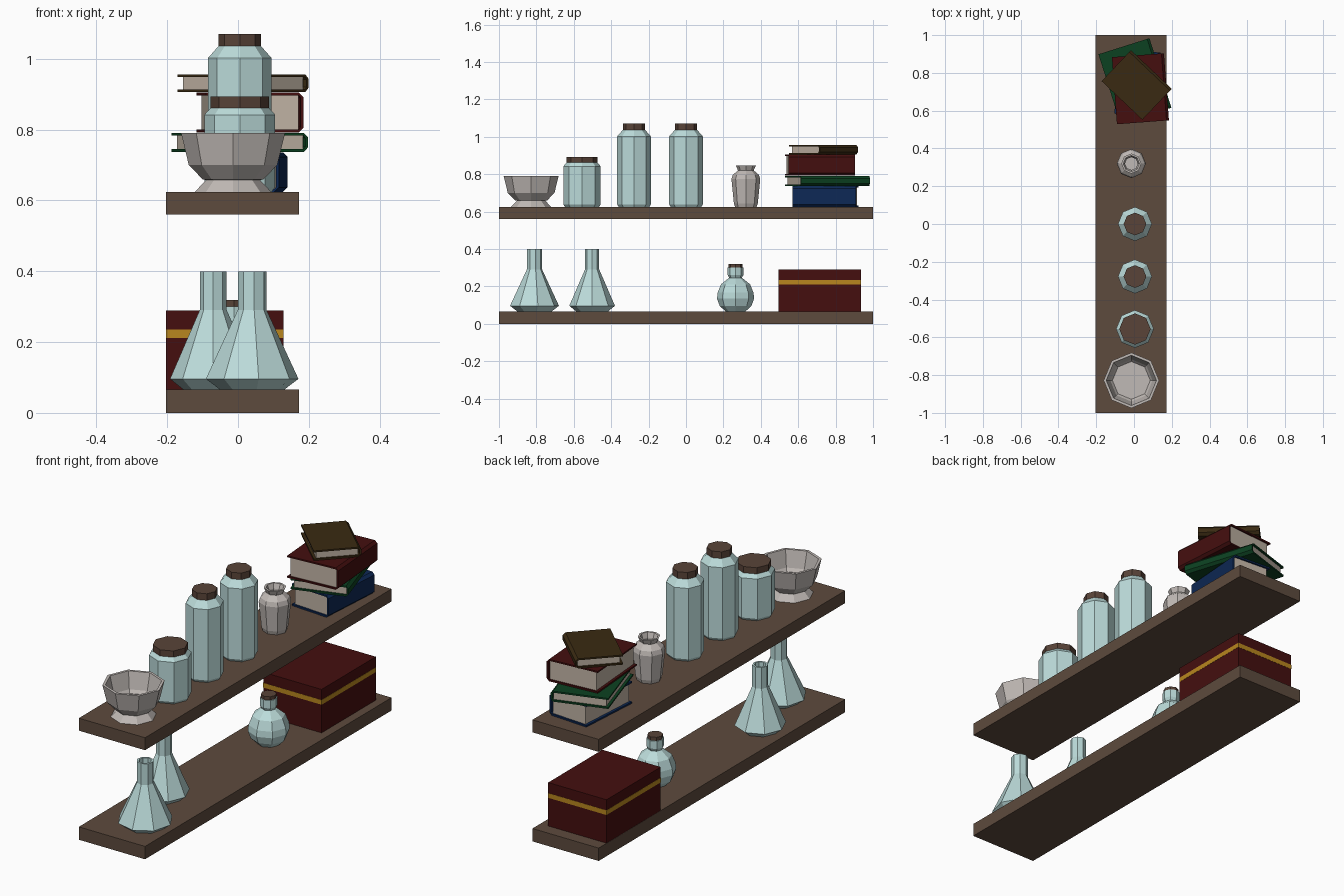
import bpy, bmesh, math

if "Cube" in bpy.data.objects:
    bpy.data.objects.remove(bpy.data.objects["Cube"])


def material(name, rgb):
    m = bpy.data.materials.new(name)
    m.diffuse_color = (*rgb, 1)
    m.use_nodes = True
    m.node_tree.nodes["Principled BSDF"].inputs["Base Color"].default_value = m.diffuse_color
    return m


wood = material("wood", (0.11, 0.069, 0.047))
lid_wood = material("lid_wood", (0.10, 0.057, 0.040))
glass = material("glass", (0.50, 0.71, 0.70))
clay = material("clay", (0.53, 0.49, 0.465))
paper = material("paper", (0.54, 0.46, 0.38))
maroon = material("maroon", (0.058, 0.0045, 0.0045))
gold = material("gold", (0.48, 0.24, 0.013))
blue = material("blue", (0.004, 0.021, 0.09))
green = material("green", (0.0037, 0.053, 0.015))
brown = material("brown", (0.042, 0.023, 0.006))


def finish(name, bm, mat, loc=(0, 0, 0), rot=0):
    bmesh.ops.recalc_face_normals(bm, faces=bm.faces)
    me = bpy.data.meshes.new(name)
    bm.to_mesh(me)
    bm.free()
    me.materials.append(mat)
    ob = bpy.data.objects.new(name, me)
    ob.location = loc
    ob.rotation_euler.z = math.radians(rot)
    bpy.context.collection.objects.link(ob)
    return ob


def box(name, lo, hi, mat, loc=(0, 0, 0), rot=0):
    bm = bmesh.new()
    bmesh.ops.create_cube(bm, size=1)
    for v in bm.verts:
        v.co = [(a + b) / 2 + c * (b - a) for a, b, c in zip(lo, hi, v.co)]
    return finish(name, bm, mat, loc, rot)


def lathe(name, profile, x, y, z, mat, phase=0, sides=8):
    """Turn (radius, height) points into a closed low-poly vessel."""
    bm = bmesh.new()
    rings = []
    for r, h in profile:
        angles = [2 * math.pi * i / sides for i in range(sides)]
        rings.append([bm.verts.new((r * math.cos(a), r * math.sin(a), h)) for a in angles])
    for a, b in zip(rings, rings[1:]):
        for i in range(sides):
            j = (i + 1) % sides
            bm.faces.new((a[i], a[j], b[j], b[i]))
    bm.faces.new(rings[0])
    bm.faces.new(rings[-1])
    return finish(name, bm, mat, (x, y, z), phase)


def book(name, x, y, z, width, length, height, rot, mat):
    """Folded cover with a chamfered spine on +x, plus a page block."""
    w, t, c = width / 2, 0.008, 0.013
    outline = [(-w, 0), (w - c, 0), (w, c), (w, height - c), (w - c, height), (-w, height),
               (-w, height - t), (w - c, height - t), (w - t, height - c - 0.002),
               (w - t, c + 0.002), (w - c, t), (-w, t)]
    bm = bmesh.new()
    face = bm.faces.new([bm.verts.new((px, -length / 2, pz)) for px, pz in outline])
    ext = bmesh.ops.extrude_face_region(bm, geom=[face])
    moved = [g for g in ext["geom"] if isinstance(g, bmesh.types.BMVert)]
    bmesh.ops.translate(bm, vec=(0, length, 0), verts=moved)
    finish(name + "_cover", bm, mat, (x, y, z), rot)
    e = length / 2 - 0.009
    box(name + "_pages", (-w + 0.013, -e, t), (w - c, e, height - t), paper, (x, y, z), rot)


# Shelves
LOW, HIGH = 0.066, 0.624
box("lower_shelf", (-0.204, -1, 0), (0.172, 1, LOW), wood)
box("upper_shelf", (-0.204, -1, 0.56), (0.172, 1, HIGH), wood)

# Storage box with a gold band
box("storage_box", (-0.203, 0.495, LOW), (0.128, 0.935, 0.289), maroon)
box("storage_box_band", (-0.204, 0.494, 0.211), (0.129, 0.936, 0.235), gold)

# Open conical flasks
for name, x, y, s, phase in (("front_flask", 0.04, -0.81, 1, 8), ("back_flask", -0.07, -0.502, 0.925, 0)):
    flask = [(0.092, 0), (0.132, 0.03), (0.041, 0.225), (0.041, 0.334), (0.03, 0.334), (0.03, 0.225)]
    lathe(name, [(r * s, h) for r, h in flask], x, y, LOW, glass, phase)

# Round bottle with cork
lathe("round_bottle", [(0.053, 0), (0.085, 0.03), (0.099, 0.068), (0.096, 0.1), (0.078, 0.145),
                       (0.044, 0.172), (0.034, 0.18), (0.042, 0.195), (0.042, 0.235)],
      -0.011, 0.265, LOW, glass)
lathe("round_bottle_cork", [(0.037, 0.235), (0.037, 0.253)], -0.011, 0.265, LOW, lid_wood)

# Lidded jars
for name, y, r, neck, top, shoulder, lid in (
        ("short_jar", -0.556, 0.1, 0.083, 0.237, 0.218, 0.269),
        ("tall_jar_a", -0.278, 0.09, 0.06, 0.412, 0.378, 0.446),
        ("tall_jar_b", 0.0, 0.09, 0.06, 0.412, 0.378, 0.446)):
    lathe(name, [(r * 0.9, 0), (r, 0.014), (r, shoulder), (neck, top)], 0.005, y, HIGH, glass)
    lathe(name + "_lid", [(neck, top), (neck, lid)], 0.005, y, HIGH, lid_wood)

# Small vase with flared lip
lathe("vase", [(0.057, 0), (0.064, 0.02), (0.077, 0.15), (0.07, 0.172), (0.042, 0.196), (0.053, 0.221),
               (0.043, 0.221), (0.034, 0.196), (0.034, 0.15)], -0.014, 0.32, HIGH, clay)

# Footed bowl
lathe("bowl", [(0.108, 0), (0.076, 0.034), (0.085, 0.035), (0.125, 0.076), (0.147, 0.167),
               (0.133, 0.167), (0.112, 0.082), (0.1, 0.066)], -0.014, -0.828, HIGH, clay)

# Book stack
book("blue_book", 0.018, 0.746, HIGH, 0.22, 0.34, 0.112, -4, blue)
book("green_book", 0.005, 0.757, 0.737, 0.283, 0.386, 0.054, 17.5, green)
book("maroon_book", 0.034, 0.716, 0.792, 0.276, 0.356, 0.113, 4.3, maroon)
book("brown_book", 0.014, 0.736, 0.906, 0.226, 0.297, 0.05, 46.5, brown)
